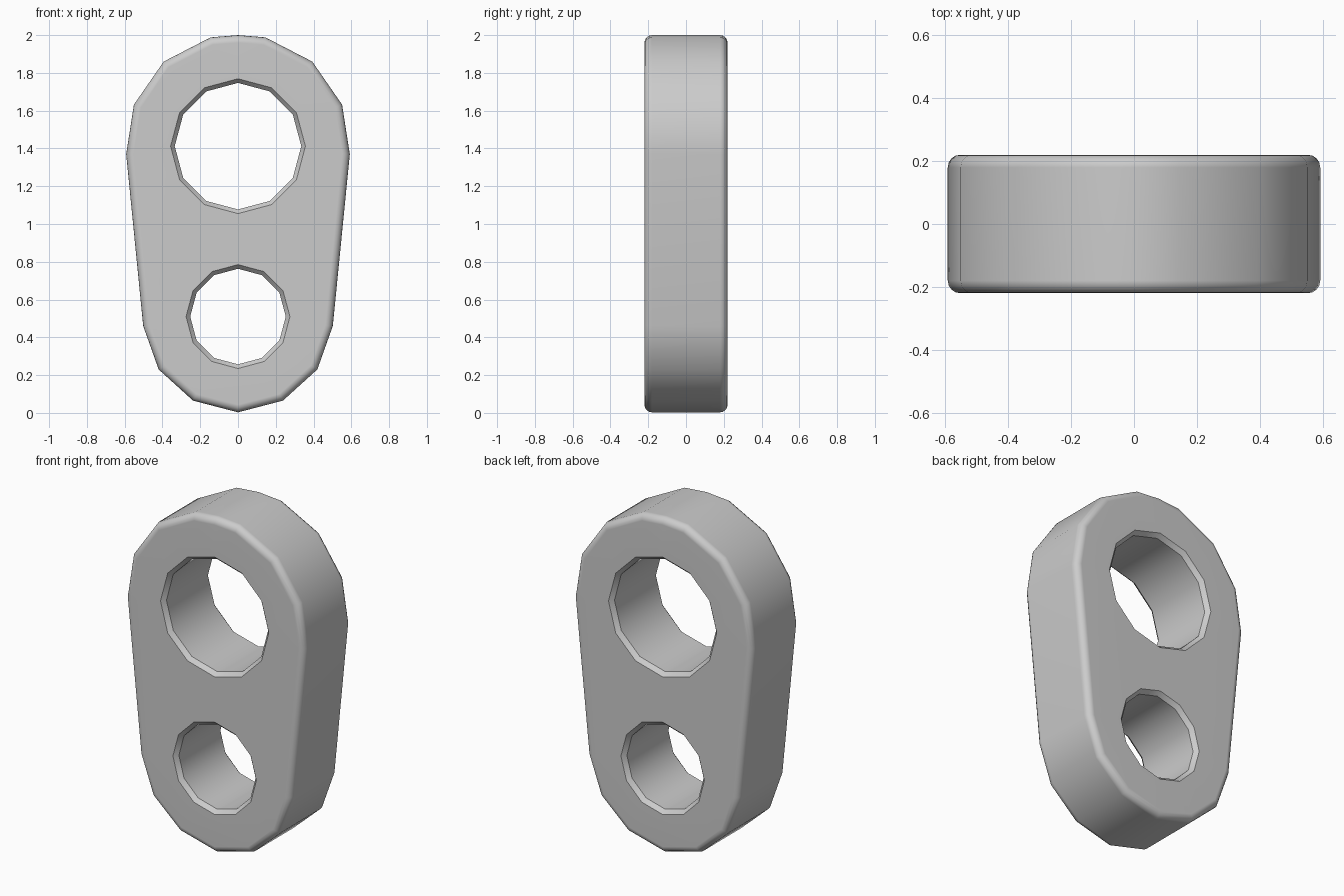
import bpy, bmesh, math

if "Cube" in bpy.data.objects:
    bpy.data.objects.remove(bpy.data.objects["Cube"])

HALF = 0.22      # half thickness
ROUND = 0.04     # rounding of the outer rim
CHAMFER = 0.022  # chamfer at the hole mouths

# Right half of the outline, top to bottom (x, z)
half = [(0, 2.0), (0.145, 1.988), (0.393, 1.86), (0.551, 1.632), (0.592, 1.37),
        (0.502, 0.46), (0.42, 0.23), (0.238, 0.065), (0, 0.003)]
outline = half + [(-x, z) for x, z in half[-2:0:-1]]
holes = [(1.412, 0.357), (0.51, 0.275)]  # centre height, mouth radius

bm = bmesh.new()


def inset(d):
    """Outline moved inwards towards the nearer arc centre."""
    pts = []
    for x, z in outline:
        c = holes[0][0] if z > 1 else holes[1][0]
        k = 1 - d / math.hypot(x, z - c)
        pts.append((x * k, c + (z - c) * k))
    return pts


def circle(c, r, n=12):
    return [(r * math.sin(math.tau * i / n), c + r * math.cos(math.tau * i / n))
            for i in range(n)]


def skin(sections):
    """Join a stack of (y, points) rings; return the two end rings."""
    rings = [[bm.verts.new((x, y, z)) for x, z in pts] for y, pts in sections]
    for a, b in zip(rings, rings[1:]):
        for i in range(len(a)):
            j = (i + 1) % len(a)
            bm.faces.new((a[i], a[j], b[j], b[i]))
    return rings[0], rings[-1]


# Outer wall with rounded rims
steps = [math.radians(a) for a in (0, 22.5, 45, 67.5, 90)]
front = [(-HALF + ROUND * (1 - math.sin(a)), inset(ROUND * (1 - math.cos(a))))
         for a in reversed(steps)]
ends = [skin(front + [(-y, p) for y, p in reversed(front)])]

# Hole walls with chamfered mouths
for c, r in holes:
    ends.append(skin([(s * y, circle(c, rad)) for s, y, rad in (
        (-1, HALF, r), (-1, HALF - 0.025, r - CHAMFER),
        (1, HALF - 0.025, r - CHAMFER), (1, HALF, r))]))

# Flat front and back faces around the holes
for side in (0, 1):
    edges = [bm.edges.get((ring[i - 1], ring[i]))
             for ring in (e[side] for e in ends) for i in range(len(ring))]
    bmesh.ops.triangle_fill(bm, use_beauty=True, edges=edges,
                            normal=(0, 2 * side - 1, 0))
bmesh.ops.recalc_face_normals(bm, faces=bm.faces)

mesh = bpy.data.meshes.new("link_plate")
bm.to_mesh(mesh)
bm.free()
plate = bpy.data.objects.new("link_plate", mesh)
bpy.context.collection.objects.link(plate)

# Smooth shading, flat faces kept flat
bpy.context.view_layer.objects.active = plate
plate.select_set(True)
bpy.ops.object.shade_smooth_by_angle(angle=math.radians(40))
weighted = plate.modifiers.new("weighted_normals", 'WEIGHTED_NORMAL')
weighted.keep_sharp = True
